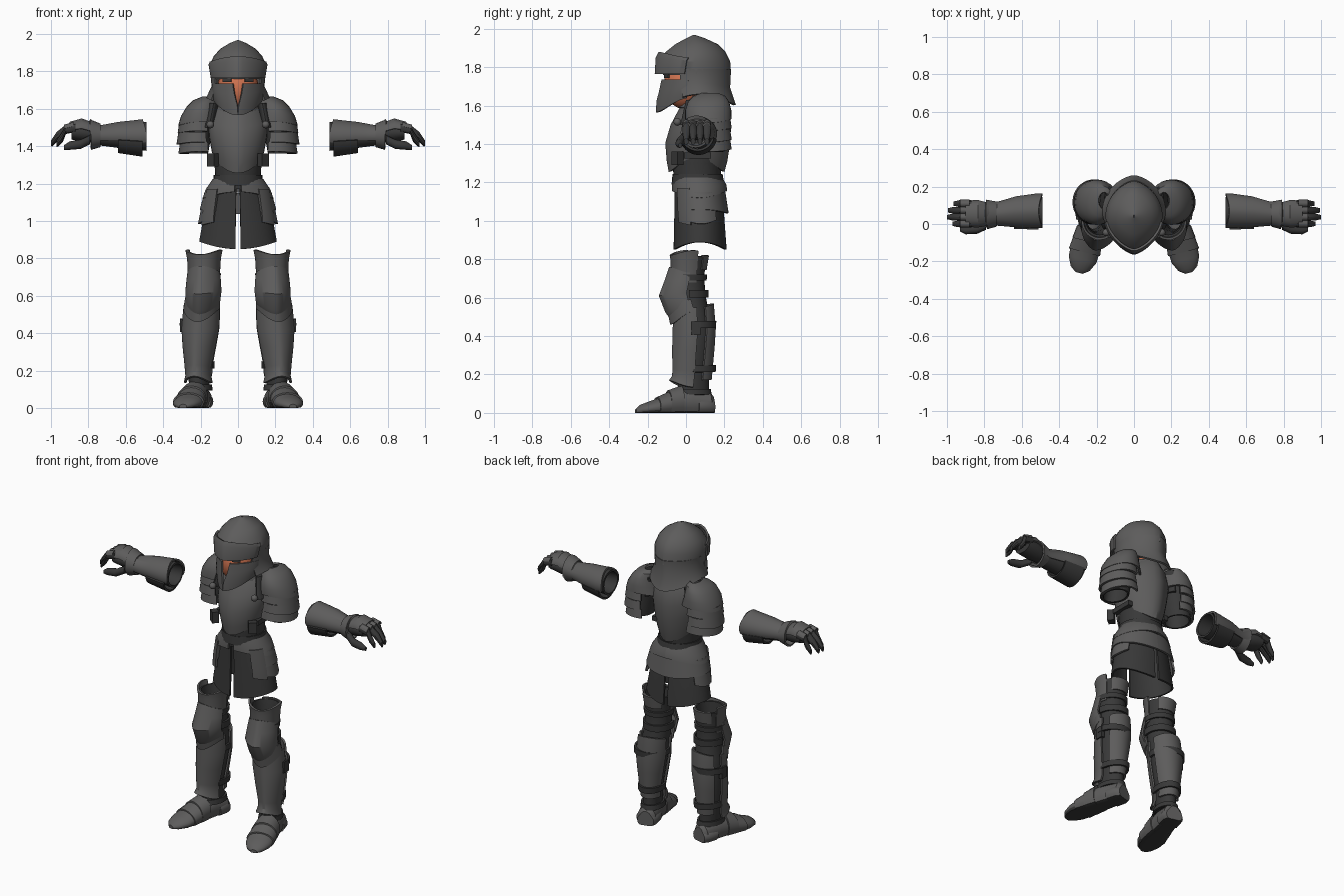
import bpy, bmesh
from math import sin, cos, radians, pi
from mathutils import Vector, Matrix

if "Cube" in bpy.data.objects:
    bpy.data.objects.remove(bpy.data.objects["Cube"], do_unlink=True)


def make_material(name, color):
    mat = bpy.data.materials.new(name)
    mat.use_nodes = True
    mat.diffuse_color = (*color, 1)
    node = next(n for n in mat.node_tree.nodes if n.type == 'BSDF_PRINCIPLED')
    node.inputs["Base Color"].default_value = (*color, 1)
    node.inputs["Roughness"].default_value = 0.7
    return mat


STEEL = make_material("dark steel", (.11, .108, .107))
CLOTH = make_material("black cloth", (.04, .04, .04))
SKIN = make_material("skin", (.62, .17, .08))


def finish(name, bm, mats, mirror=False, rule=None, smooth=True):
    """Turn a bmesh into a smooth object with sharp edges kept."""
    bmesh.ops.recalc_face_normals(bm, faces=bm.faces[:])
    bm.normal_update()
    for face in bm.faces:
        face.smooth = smooth
        if rule:
            face.material_index = rule(face)
    mesh = bpy.data.meshes.new(name)
    bm.to_mesh(mesh)
    bm.free()
    mesh.set_sharp_from_angle(angle=radians(32))
    for mat in mats:
        mesh.materials.append(mat)
    obj = bpy.data.objects.new(name, mesh)
    bpy.context.collection.objects.link(obj)
    if mirror:
        mod = obj.modifiers.new("mirror", 'MIRROR')
        mod.use_mirror_merge = False
    return obj


def bridge(bm, rings, closed, caps):
    """Join successive rings of points with quads."""
    loops = [[bm.verts.new(p) for p in ring] for ring in rings]
    count = len(loops[0])
    for a, b in zip(loops, loops[1:]):
        for i in range(count if closed else count - 1):
            j = (i + 1) % count
            bm.faces.new((a[i], a[j], b[j], b[i]))
    if caps:
        bm.faces.new(loops[0])
        bm.faces.new(loops[-1])


def shell(name, mat, sections, axis='z', arc=(0, 360), crease=0, turn=0,
          hem=(0, 0), thick=.012, solid=False, mirror=False, n=28):
    """Plate lofted through elliptical sections (height, centre, near, far, half width[, arc start]).
    Angle zero is the front for upright shells and the top for shells along x."""
    closed = arc[1] - arc[0] == 360
    rings = []
    for i, (h, c, near, far, r, *start) in enumerate(sections):
        a0 = start[0] if start else arc[0]
        f = i / (len(sections) - 1)
        mid, half = (near + far) / 2, (far - near) / 2
        ring = []
        for s in range(n):
            t = radians(a0 + (arc[1] - a0) * s / (n if closed else n - 1))
            side = r * sin(t)
            front = half * cos(t) * (1 - crease * abs(sin(t)))
            along = h + (hem[0] * (1 - f) + hem[1] * f) * cos(t) ** 2
            if axis == 'z':
                p = Matrix.Rotation(radians(turn), 3, 'Z') @ Vector((side, -front, 0))
                ring.append(p + Vector((c, mid, along)))
            else:
                ring.append(Vector((along, c + side, mid + front)))
        rings.append(ring)
    bm = bmesh.new()
    bridge(bm, rings, closed, solid)
    if not solid:
        bmesh.ops.recalc_face_normals(bm, faces=bm.faces[:])
        bmesh.ops.solidify(bm, geom=bm.faces[:], thickness=thick)
    return finish(name, bm, [mat], mirror)


def box(name, mat, center, size, angle=0, mirror=True):
    bm = bmesh.new()
    bmesh.ops.create_cube(bm, size=1, matrix=Matrix.Translation(center)
                          @ Matrix.Rotation(radians(angle), 4, 'Z')
                          @ Matrix.Diagonal((*size, 1)))
    return finish(name, bm, [mat], mirror, smooth=False)


def ball(name, mat, center, size, mirror=False):
    bm = bmesh.new()
    bmesh.ops.create_uvsphere(bm, u_segments=24, v_segments=16, radius=1,
                              matrix=Matrix.Translation(center) @ Matrix.Diagonal((*size, 1)))
    return finish(name, bm, [mat], mirror)


# Head and helmet
ball("head", SKIN, (0, 0, 1.71), (.11, .115, .13))
box("eye", CLOTH, (.058, -.1, 1.752), (.05, .008, .018), 25)
shell("helmet_dome", STEEL, [(1.76, 0, -.12, .235, .145), (1.83, 0, -.14, .23, .153),
      (1.88, 0, -.105, .205, .13), (1.92, 0, -.055, .165, .095), (1.95, 0, 0, .1, .045),
      (1.967, 0, .035, .05, .004)], crease=.14)
shell("helmet_neck_guard", STEEL, [(1.79, 0, -.13, .236, .148), (1.72, 0, -.12, .232, .142),
      (1.66, 0, -.12, .262, .17)], arc=(58, 302), crease=.12, hem=(0, -.055))
shell("helmet_brow", STEEL, [(1.765, 0, -.165, .2, .148), (1.835, 0, -.16, .22, .16),
      (1.85, 0, -.145, .22, .154)], arc=(-80, 80), crease=.2, hem=(0, .03))
shell("helmet_cheek_plate", STEEL, [(1.735, 0, -.14, .2, .14, 12), (1.70, 0, -.148, .2, .141, 8),
      (1.67, 0, -.156, .2, .138, 2), (1.64, 0, -.156, .2, .13, 0)],
      arc=(0, 82), crease=.25, hem=(0, -.075), mirror=True)
shell("neck", CLOTH, [(1.52, 0, -.03, .15, .09), (1.64, 0, -.02, .14, .075)], solid=True)

# Torso
shell("undershirt", CLOTH, [(1.17, 0, -.06, .18, .12), (1.3, 0, -.07, .185, .125),
      (1.45, 0, -.07, .21, .15), (1.58, 0, -.02, .2, .14)], solid=True)
shell("cuirass", STEEL, [(1.33, 0, -.09, .2, .128), (1.37, 0, -.1, .215, .14),
      (1.45, 0, -.108, .23, .155), (1.53, 0, -.08, .235, .16), (1.6, 0, -.035, .225, .13),
      (1.64, 0, -.005, .2, .09)], crease=.14, hem=(-.075, 0))
shell("gorget", STEEL, [(1.59, 0, -.045, .22, .12), (1.65, 0, -.03, .19, .1)], crease=.1)
shell("waist_belt", CLOTH, [(1.19, 0, -.075, .2, .135), (1.245, 0, -.07, .19, .13)])
box("side_buckle", CLOTH, (.135, -.045, 1.325), (.05, .04, .07), 40)
box("side_strap", CLOTH, (.135, .06, 1.34), (.03, .14, .03))
ball("chest_rivet", STEEL, (.148, -.045, 1.515), (.02, .02, .02), True)
shell("armhole_strap", CLOTH, [(1.5, .155, -.03, .19, .03), (1.63, .13, .0, .2, .03)],
      solid=True, mirror=True)

# Shoulders and sleeves
shell("sleeve", CLOTH, [(1.36, .235, .02, .2, .075), (1.58, .2, .02, .2, .08)], mirror=True)
shell("pauldron", STEEL, [(1.665, .16, .08, .17, .03), (1.645, .175, .04, .205, .065),
      (1.61, .19, .01, .225, .085), (1.56, .2, -.005, .236, .105), (1.51, .2, -.005, .238, .12)],
      hem=(0, .02), mirror=True)
for i, (top, outer) in enumerate([(1.535, .322), (1.475, .328), (1.425, .318)]):
    shell(f"shoulder_lame_{i + 1}", STEEL,
          [(top, outer - .112, .005, .23, .103), (top - .065, outer - .112, -.004, .238, .113)],
          arc=(-25, 205), hem=(0, .012), mirror=True)

# Gauntlets, lying along x
shell("glove_sleeve", CLOTH, [(.49, .065, 1.375, 1.53, .08), (.6, .06, 1.385, 1.52, .07),
      (.75, .055, 1.405, 1.505, .053)], axis='x', mirror=True)
shell("forearm_plate", STEEL, [(.49, .07, 1.365, 1.545, .092), (.53, .07, 1.365, 1.54, .092),
      (.63, .065, 1.38, 1.53, .083), (.73, .055, 1.395, 1.512, .064), (.79, .055, 1.385, 1.545, .075)],
      axis='x', arc=(-115, 115), crease=.08, hem=(.02, 0), mirror=True)
shell("cuff_flap", CLOTH, [(.51, .065, 1.355, 1.53, .085), (.64, .06, 1.375, 1.52, .075)],
      axis='x', arc=(100, 260), mirror=True)
shell("wrist_band", STEEL, [(.735, .052, 1.395, 1.52, .066), (.785, .05, 1.38, 1.54, .078)],
      axis='x', mirror=True)
shell("palm", CLOTH, [(.75, .05, 1.42, 1.5, .05), (.82, .055, 1.42, 1.525, .065),
      (.89, .055, 1.435, 1.515, .065)], axis='x', solid=True, mirror=True)
shell("hand_back_plate", STEEL, [(.775, .052, 1.42, 1.525, .06), (.835, .055, 1.43, 1.548, .074),
      (.9, .055, 1.435, 1.53, .07)], axis='x', arc=(-85, 85), mirror=True)
for i, reach in enumerate([.97, 1, .995, .965]):
    y = .001 + .036 * i
    shell(f"finger_{i + 1}", CLOTH, [(.87, y, 1.475, 1.52, .02), (.92, y, 1.465, 1.515, .02),
          (reach - .03, y, 1.425, 1.475, .019), (reach, y, 1.395, 1.43, .012)],
          axis='x', solid=True, mirror=True, n=10)
    shell(f"finger_plate_{i + 1}", STEEL, [(.88, y, 1.475, 1.528, .021), (.93, y, 1.465, 1.515, .021)],
          axis='x', arc=(-80, 80), thick=.006, mirror=True, n=7)
shell("thumb", CLOTH, [(.79, -.005, 1.41, 1.46, .025), (.84, -.03, 1.385, 1.435, .023),
      (.9, -.035, 1.38, 1.425, .02), (.93, -.03, 1.38, 1.405, .01)],
      axis='x', solid=True, mirror=True, n=12)

# Skirt and hip plates
shell("skirt_half", CLOTH, [(1.2, 0, -.06, .18, .13), (1.1, 0, -.06, .195, .17),
      (.89, 0, -.065, .212, .208)], arc=(4, 176), hem=(0, -.04), mirror=True)
shell("fauld_upper", STEEL, [(1.225, 0, -.07, .19, .135), (1.17, 0, -.075, .21, .172),
      (1.12, 0, -.075, .215, .19)], arc=(6, 180), crease=.08, hem=(0, .035), mirror=True)
shell("fauld_middle", STEEL, [(1.15, 0, -.065, .205, .18), (1.06, 0, -.068, .222, .205)],
      arc=(38, 180), hem=(0, -.02), mirror=True)
shell("fauld_lower", STEEL, [(1.08, 0, -.06, .21, .195), (.985, 0, -.06, .218, .214)],
      arc=(48, 125), hem=(0, .06), mirror=True)
shell("tasset", STEEL, [(1.17, .0, -.08, .2, .175), (1.04, 0, -.075, .2, .2),
      (.975, 0, -.07, .2, .206)], arc=(40, 72), hem=(0, .03), mirror=True)

# Legs, turned slightly outwards
TURN = 13
shell("trouser_leg", CLOTH, [(.815, .182, -.07, .11, .088), (.72, .182, -.065, .095, .078),
      (.62, .183, -.06, .1, .078), (.52, .19, -.055, .12, .083), (.42, .2, -.05, .138, .085),
      (.25, .21, -.05, .12, .06), (.1, .207, -.04, .12, .052)], turn=TURN, mirror=True)
shell("thigh_plate", STEEL, [(.845, .182, -.085, .12, .099), (.8, .182, -.08, .115, .09),
      (.68, .182, -.08, .105, .083)], arc=(-105, 105), hem=(-.025, 0), turn=TURN, mirror=True)
shell("thigh_back_plate", STEEL, [(.82, .182, -.08, .12, .095), (.745, .182, -.08, .108, .086)],
      arc=(125, 215), turn=TURN, mirror=True)
shell("thigh_strap", CLOTH, [(.72, .182, -.085, .11, .09), (.69, .182, -.083, .108, .088)],
      turn=TURN, mirror=True)
shell("knee_plate", STEEL, [(.73, .182, -.09, .1, .088), (.68, .182, -.115, .11, .094),
      (.625, .183, -.145, .115, .098), (.56, .187, -.11, .11, .094), (.55, .19, -.085, .115, .094)],
      arc=(-88, 88), crease=.16, hem=(.03, -.06), turn=TURN, mirror=True)
shell("knee_chevron", STEEL, [(.59, .187, -.105, .12, .096), (.53, .193, -.085, .135, .1)],
      arc=(-88, 88), crease=.12, hem=(-.03, -.07), turn=TURN, mirror=True)
shell("knee_strap", CLOTH, [(.64, .183, -.09, .118, .092), (.6, .183, -.09, .118, .092)],
      arc=(80, 280), turn=TURN, mirror=True)
SHIN = [(.55, .193, -.07, .145, .098), (.43, .2, -.072, .156, .103), (.33, .206, -.075, .15, .09),
        (.22, .211, -.073, .14, .073), (.17, .21, -.075, .135, .07), (.135, .21, -.092, .14, .078)]
shell("shin_plate", STEEL, SHIN, arc=(-88, 88), crease=.1, hem=(-.03, .035), turn=TURN, mirror=True)
shell("calf_plate", STEEL, SHIN[:5], arc=(115, 245), hem=(.02, 0), turn=TURN, mirror=True)
for z, r in [(.46, .106), (.23, .078)]:
    shell("calf_strap", CLOTH, [(z + .018, .204, -.06, .158, r), (z - .018, .206, -.06, .156, r)],
          arc=(75, 285), turn=TURN, mirror=True)
box("calf_buckle", CLOTH, (.298, .05, .44), (.022, .05, .07))


# Feet
def foot_piece(name, sections, grow=0, sole=True):
    """Boot part lofted from heel to toe through (distance, half width, height)."""
    ahead, across = Vector((.25, -.97, 0)), Vector((.97, .25, 0))
    rings = []
    for d, w, h in sections:
        base = Vector((.19, .14, 0)) + ahead * d
        rings.append([base + across * (w + grow) * cos(a * pi / 10)
                      + Vector((0, 0, max(0, (h + grow) * (.4 + .6 * sin(a * pi / 10)))))
                      for a in range(20)])
    bm = bmesh.new()
    bridge(bm, rings, True, True)
    rule = (lambda f: 1 if f.normal.z < -.6 else 0) if sole else None
    finish(name, bm, [STEEL, CLOTH], True, rule)


foot_piece("boot", [(0, .04, .09), (.02, .058, .11), (.12, .065, .13), (.2, .07, .122),
                    (.27, .08, .085), (.34, .076, .06), (.39, .052, .042), (.414, .02, .02)])
foot_piece("foot_lame_back", [(.17, .066, .135), (.24, .074, .11)], .008)
foot_piece("foot_lame_front", [(.235, .073, .105), (.3, .08, .076)], .006)
foot_piece("heel_guard", [(0, .045, .07), (.03, .062, .08), (.09, .064, .08)], .006)
shell("ankle_strap", CLOTH, [(.125, .207, -.05, .13, .066), (.095, .206, -.06, .135, .07)],
      turn=TURN, mirror=True)
